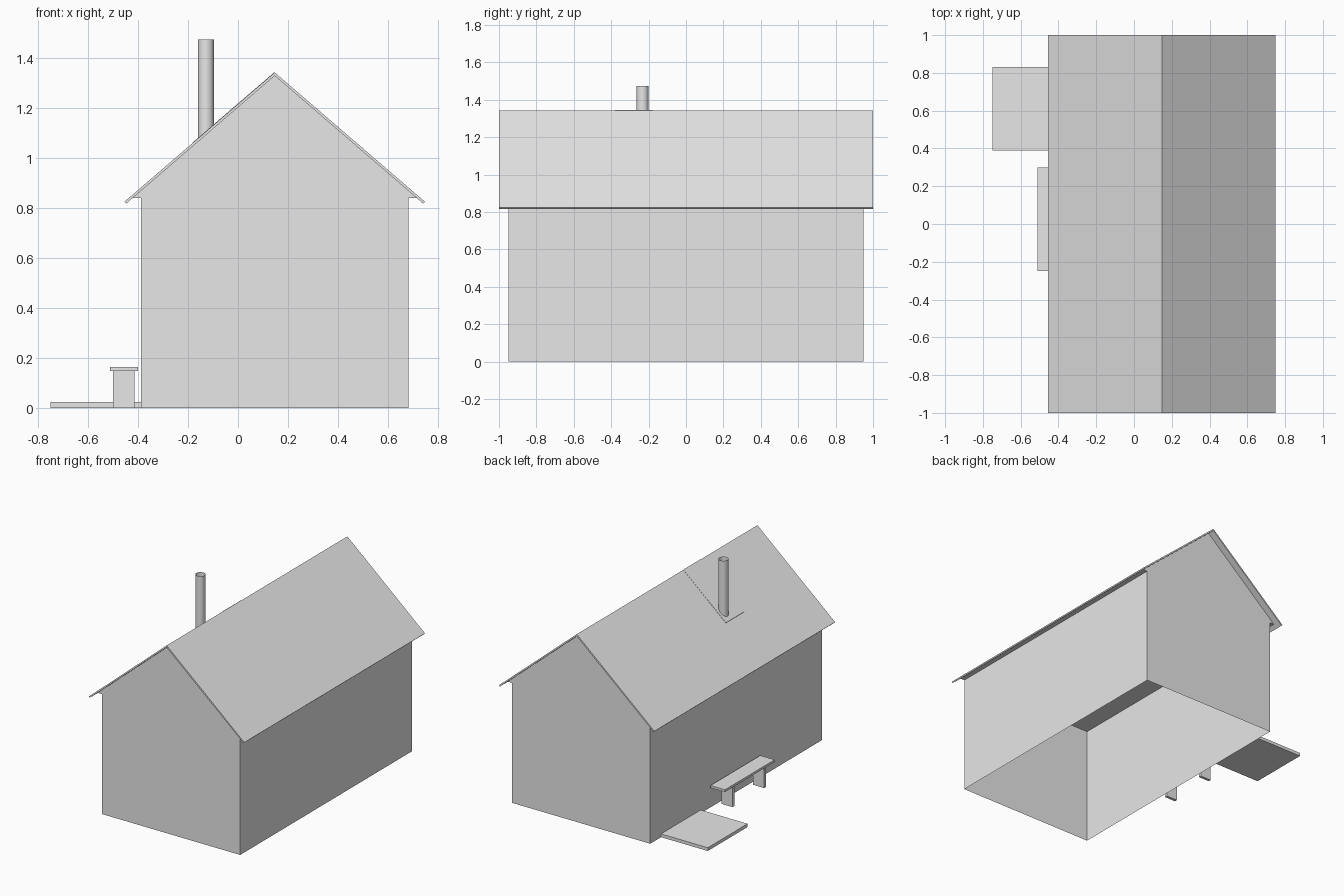
import bpy
import bmesh
from mathutils import Matrix, Vector

cube = bpy.data.objects.get("Cube")
if cube:
    bpy.data.objects.remove(cube, do_unlink=True)

# Single plain colour
grey = bpy.data.materials.new("light_grey")
grey.use_nodes = True
grey.diffuse_color = (0.8, 0.8, 0.8, 1)
grey.node_tree.nodes["Principled BSDF"].inputs["Base Color"].default_value = (0.8, 0.8, 0.8, 1)


def add_object(name, bm):
    mesh = bpy.data.meshes.new(name)
    bmesh.ops.recalc_face_normals(bm, faces=bm.faces)
    bm.to_mesh(mesh)
    bm.free()
    mesh.materials.append(grey)
    obj = bpy.data.objects.new(name, mesh)
    bpy.context.collection.objects.link(obj)
    return obj


def box(name, x0, x1, y0, y1, z0, z1, open_ends=False):
    bm = bmesh.new()
    size = Vector((x1 - x0, y1 - y0, z1 - z0))
    centre = Vector((x0 + x1, y0 + y1, z0 + z1)) / 2
    bmesh.ops.create_cube(bm, size=1, matrix=Matrix.Translation(centre) @ Matrix.Diagonal(size).to_4x4())
    if open_ends:
        bm.normal_update()
        ends = [f for f in bm.faces if abs(f.normal.z) > 0.5]
        bmesh.ops.delete(bm, geom=ends, context='FACES_ONLY')
    return add_object(name, bm)


def extrude_profile(name, points, y0, y1):
    """Extrude an (x, z) outline along y."""
    bm = bmesh.new()
    face = bm.faces.new([bm.verts.new((x, y0, z)) for x, z in points])
    result = bmesh.ops.extrude_face_region(bm, geom=[face], use_keep_orig=True)
    moved = [v for v in result["geom"] if isinstance(v, bmesh.types.BMVert)]
    bmesh.ops.translate(bm, verts=moved, vec=(0, y1 - y0, 0))
    return add_object(name, bm)


# House proportions
mid, wall_half, wall_y, wall_top = 0.147, 0.535, 0.95, 0.84
ridge, eave, roof_half = 1.343, 0.825, 0.602
slope = (ridge - eave) / roof_half
drop = 0.0135
attic_half = (ridge - drop - wall_top) / slope

# Hollow walls, open underneath
box("walls", mid - wall_half, mid + wall_half, -wall_y, wall_y, 0, wall_top, open_ends=True)

# Gabled attic, whose base is the ceiling
extrude_profile("attic", [(mid - attic_half, wall_top), (mid + attic_half, wall_top),
                          (mid, ridge - drop)], -wall_y, wall_y)

# Thin folded roof with square-cut eaves
inset = 0.007
low = eave - 0.0075
extrude_profile("roof", [(mid - roof_half, eave), (mid, ridge), (mid + roof_half, eave),
                         (mid + roof_half - inset, low), (mid, ridge - drop),
                         (mid - roof_half + inset, low)], -1, 1)

# Flashing plate on the slope around the chimney
far = 0.33
lift = 0.002
extrude_profile("chimney_flashing", [(mid, ridge), (mid, ridge + lift),
                                     (mid - far, ridge - far * slope + lift),
                                     (mid - far, ridge - far * slope)], -0.38, -0.18)

# Open chimney pipe
bm = bmesh.new()
bmesh.ops.create_cone(bm, cap_ends=False, segments=32, radius1=0.032, radius2=0.032,
                      depth=0.435, matrix=Matrix.Translation((-0.128, -0.232, 1.2575)))
pipe = add_object("chimney_pipe", bm)
for polygon in pipe.data.polygons:
    polygon.use_smooth = True

# Doorstep platform
box("doorstep", -0.75, mid - wall_half, 0.39, 0.83, 0, 0.023)

# Bench beside the wall
box("bench_seat", -0.512, -0.4, -0.25, 0.3, 0.147, 0.163)
for name, y in (("bench_front_leg", -0.16), ("bench_back_leg", 0.19)):
    box(name, -0.5, -0.415, y - 0.01, y + 0.01, 0, 0.147)
